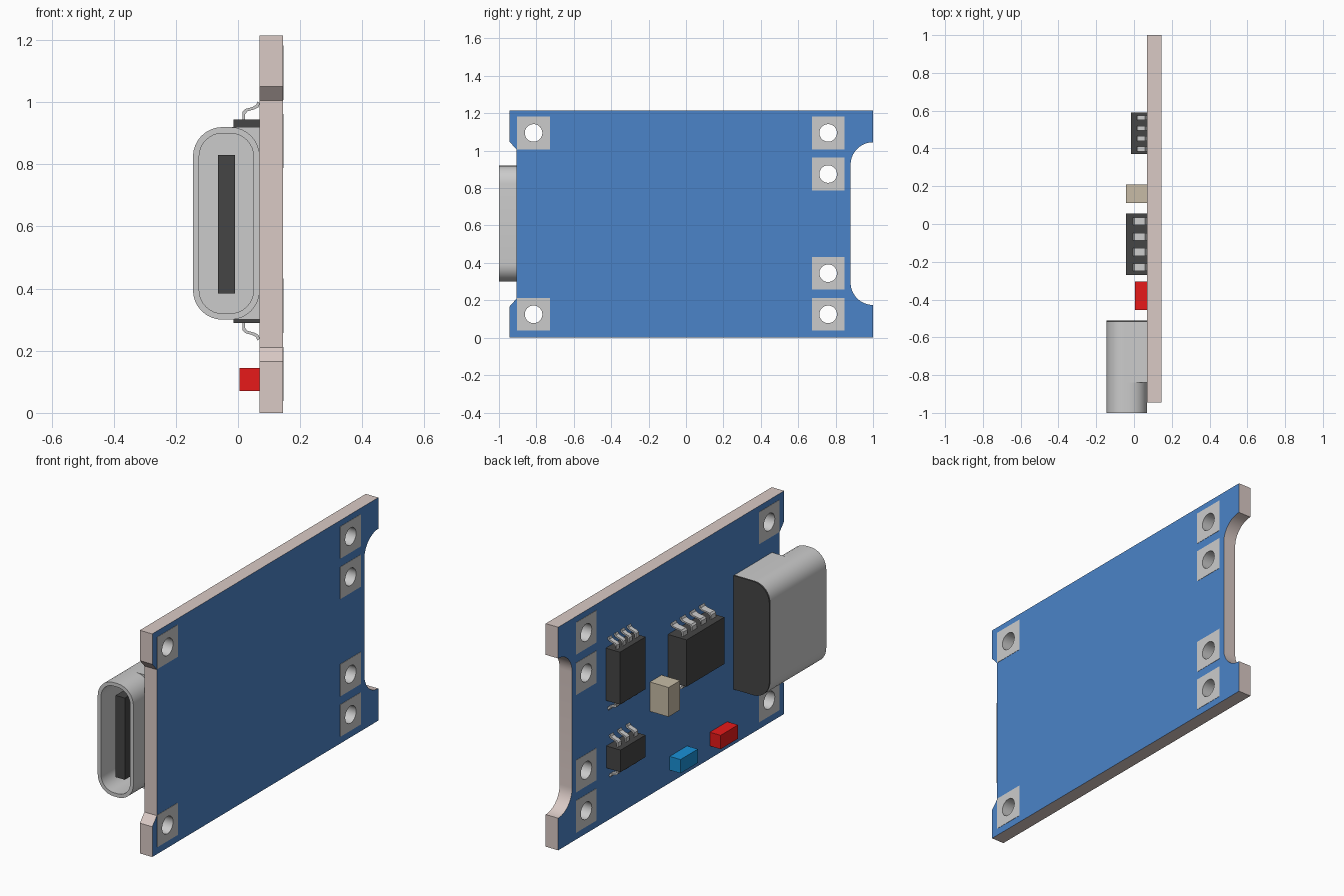
import bpy, bmesh
from math import radians, sin, cos, pi
from mathutils import Matrix, Vector

if "Cube" in bpy.data.objects:
    bpy.data.objects.remove(bpy.data.objects["Cube"])


def material(name, r, g, b):
    m = bpy.data.materials.new(name)
    m.diffuse_color = (r, g, b, 1)
    m.use_nodes = True
    m.node_tree.nodes["Principled BSDF"].inputs["Base Color"].default_value = m.diffuse_color
    return m


BLUE = material("board_blue", .07, .23, .58)
EDGE = material("board_edge", .70, .59, .56)
PAD = material("pad_grey", .63, .62, .61)
BLACK = material("chip_black", .06, .06, .06)
RED = material("red_lamp", .80, .01, .01)
CYAN = material("blue_lamp", .01, .28, .68)
TAN = material("tan_part", .57, .50, .38)

# Extrusion frames: 'x' takes (y, z) loops, 'y' takes (x, z) loops
FRAMES = {'x': Matrix(((0, 0, 1), (1, 0, 0), (0, 1, 0))).to_4x4(),
          'y': Matrix(((1, 0, 0), (0, 0, -1), (0, 1, 0))).to_4x4()}


def prism(name, loops, axis, a, b, mat=None):
    """Fill closed loops (inner ones become holes), extrude from a to b."""
    cu = bpy.data.curves.new(name, 'CURVE')
    cu.dimensions, cu.fill_mode, cu.extrude = '2D', 'BOTH', (b - a) / 2
    for loop in loops:
        s = cu.splines.new('POLY')
        s.points.add(len(loop) - 1)
        for p, (u, v) in zip(s.points, loop):
            p.co = (u, v, 0, 1)
        s.use_cyclic_u = True
    tmp = bpy.data.objects.new(name + "_curve", cu)
    bpy.context.collection.objects.link(tmp)
    dg = bpy.context.evaluated_depsgraph_get()
    me = bpy.data.meshes.new_from_object(tmp.evaluated_get(dg))
    bpy.data.objects.remove(tmp)
    me.transform(FRAMES[axis])
    mid = (a + b) / 2
    me.transform(Matrix.Translation((mid, 0, 0) if axis == 'x' else (0, mid, 0)))
    bm = bmesh.new()
    bm.from_mesh(me)
    bmesh.ops.remove_doubles(bm, verts=bm.verts, dist=1e-5)
    bmesh.ops.recalc_face_normals(bm, faces=bm.faces)
    bm.to_mesh(me)
    bm.free()
    me.materials.clear()
    if mat:
        me.materials.append(mat)
    me.shade_smooth()
    me.set_sharp_from_angle(angle=radians(30))
    ob = bpy.data.objects.new(name, me)
    bpy.context.collection.objects.link(ob)
    return ob


def arc(cx, cy, r, a0, a1, n=8):
    return [(cx + r * cos(radians(a0 + (a1 - a0) * i / n)),
             cy + r * sin(radians(a0 + (a1 - a0) * i / n))) for i in range(n + 1)]


def rect(x0, x1, z0, z1):
    return [(x0, z0), (x1, z0), (x1, z1), (x0, z1)]


def box(name, x0, x1, y0, y1, z0, z1, mat):
    return prism(name, [rect(x0, x1, z0, z1)], 'y', y0, y1, mat)


# Circuit board with chamfered connector notch and rounded end notch
X0, X1 = .07, .145
H = 1.215
centres = [(-.815, 1.095), (-.815, .125), (.76, 1.095), (.76, .875), (.76, .345), (.76, .125)]
holes = [arc(y, z, .047, 0, 360, 32)[:-1] for y, z in centres]
outline = [(-.945, 0), (1, 0)]
outline += arc(1, .295, .12, 270, 180, 12) + arc(1, .925, .12, 180, 90, 12)
outline += [(1, H), (-.945, H), (-.945, 1.05), (-.905, 1.005), (-.905, .21), (-.945, .165)]
board = prism("circuit_board", [outline] + holes, 'x', X0, X1, BLUE)
board.data.materials.append(EDGE)
board.data.materials.append(PAD)
for f in board.data.polygons:
    if abs(f.normal.x) < .5:
        c = f.center
        in_hole = any((c.y - y) ** 2 + (c.z - z) ** 2 < .06 ** 2 for y, z in centres)
        f.material_index = 2 if in_hole else 1

# Square solder pads on both faces
squares = [rect(y - .0875, y + .0875, z - .0875, z + .0875) for y, z in centres]
prism("pads_outer_face", squares + holes, 'x', X1, X1 + .0015, PAD)
prism("pads_inner_face", squares + holes, 'x', X0 - .0015, X0, PAD)


# Connector: rounded mouth, squarer rear on the board side, dark back
def rounded(x0, x1, z0, z1, r, square_right=False):
    left = arc(x0 + r, z1 - r, r, 90, 180) + arc(x0 + r, z0 + r, r, 180, 270)
    if square_right:
        return left + [(x1, z0), (x1, z1)]
    return left + arc(x1 - r, z0 + r, r, 270, 360) + arc(x1 - r, z1 - r, r, 0, 90)


mouth = rounded(-.145, .07, .30, .92, .095)
cavity = rounded(-.125, .05, .32, .90, .075)
rear = rounded(-.145, .07, .30, .92, .095, True)
prism("connector_mouth", [mouth, cavity], 'y', -1, -.84)
prism("connector_shell", [rear, cavity], 'y', -.84, -.56)
prism("connector_floor", [rear], 'y', -.56, -.52)
prism("connector_back", [rear], 'y', -.52, -.51, BLACK)
box("connector_tongue", -.065, -.01, -.96, -.56, .385, .83, BLACK)


# Chips with bent legs on the upper and lower sides
def chip(name, top, y0, y1, z0, z1, n, leg_x, leg_w):
    box(name, top, X0, y0, y1, z0, z1, BLACK)
    path = [(leg_x, 0), (leg_x, .024), (leg_x + .008, .033), (.045, .039),
            (.058, .046), (.063, .058)]
    under = [(min(x + .008, X0), d - .007) for x, d in reversed(path)]
    step = (y1 - y0) / n
    for side, z, s in (("upper", z1, 1), ("lower", z0, -1)):
        loop = [(x, z + s * d) for x, d in path + under]
        for i in range(n):
            y = y0 + step * (i + .5)
            prism(f"{name}_{side}_leg_{i + 1}", [loop], 'y', y - leg_w / 2, y + leg_w / 2)


chip("tall_chip", -.015, .37, .59, .66, .945, 4, .015, .025)
chip("wide_chip", -.042, -.27, .055, .56, .815, 4, -.005, .04)
chip("small_chip", -.015, .37, .585, .29, .41, 3, .015, .028)

# Small surface parts
box("capacitor", -.042, X0, .11, .21, .455, .615, TAN)
box("red_lamp", .005, X0, -.455, -.305, .07, .145, RED)
box("blue_lamp", .005, X0, -.11, .04, .07, .145, CYAN)
